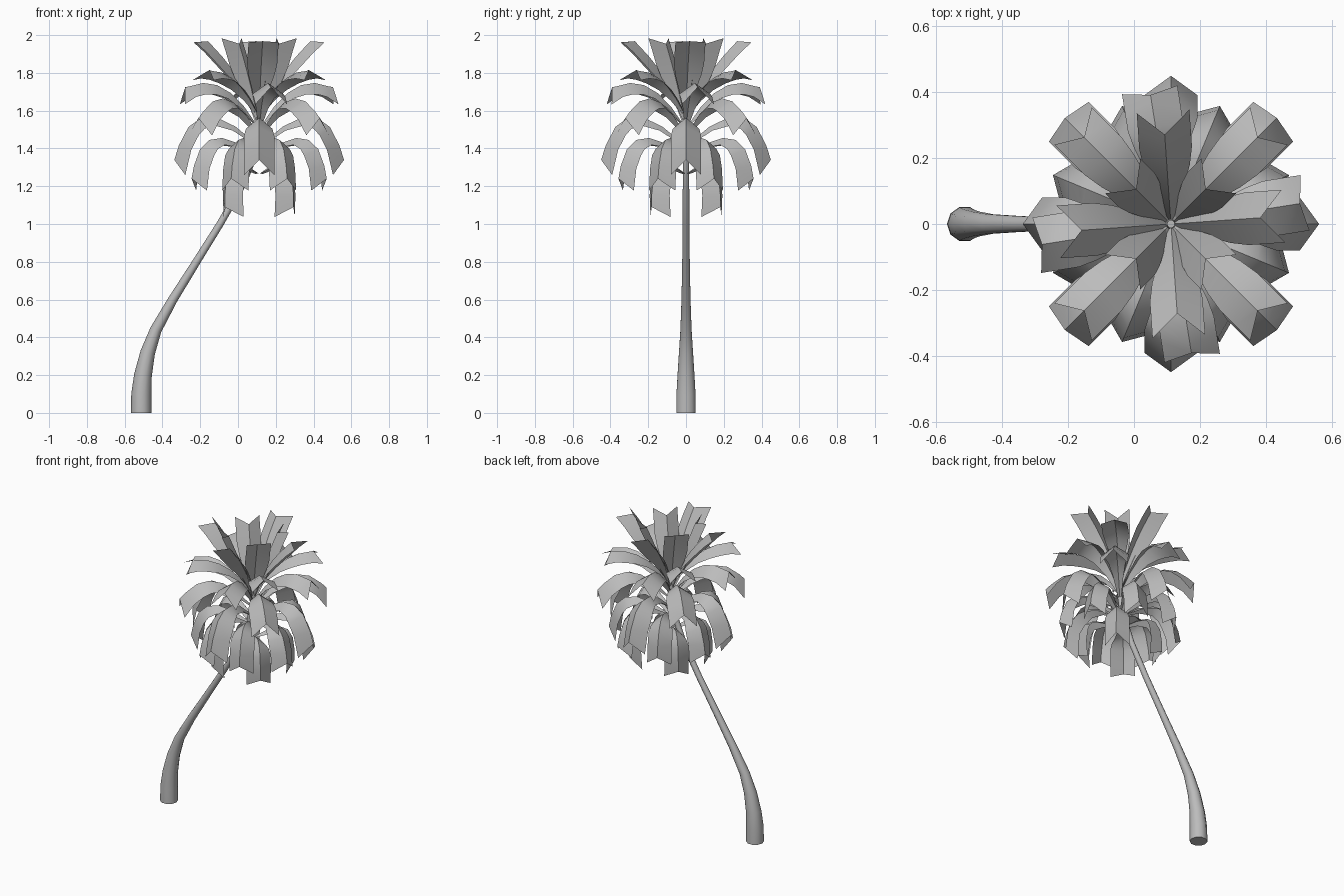
import bpy, bmesh, math
from mathutils import Vector

cube = bpy.data.objects.get("Cube")
if cube:
    bpy.data.objects.remove(cube, do_unlink=True)

CROWN_X = 0.112

grey = bpy.data.materials.new("plain grey")
grey.use_nodes = True
grey.diffuse_color = (0.5, 0.5, 0.5, 1)
grey.node_tree.nodes["Principled BSDF"].inputs["Base Color"].default_value = (0.5, 0.5, 0.5, 1)


def make_object(name, bm, angle):
    mesh = bpy.data.meshes.new(name)
    bm.to_mesh(mesh)
    bm.free()
    mesh.materials.append(grey)
    obj = bpy.data.objects.new(name, mesh)
    bpy.context.collection.objects.link(obj)
    bpy.ops.object.select_all(action='DESELECT')
    obj.select_set(True)
    bpy.context.view_layer.objects.active = obj
    bpy.ops.object.shade_smooth_by_angle(angle=math.radians(angle))
    return obj


def build_trunk(path, sides=10):
    """Tapered tube swept along (x, z, radius) points."""
    bm = bmesh.new()
    rings = []
    for i, (x, z, r) in enumerate(path):
        a, b = path[max(i - 1, 0)], path[min(i + 1, len(path) - 1)]
        along = Vector((b[0] - a[0], 0, b[1] - a[1])).normalized()
        if i == 0:
            along = Vector((0, 0, 1))
        side = Vector((along.z, 0, -along.x))
        ring = []
        for k in range(sides):
            t = math.tau * k / sides
            ring.append(bm.verts.new(Vector((x, 0, z)) + side * r * math.cos(t)
                                     + Vector((0, r * math.sin(t), 0))))
        rings.append(ring)
    for low, high in zip(rings, rings[1:]):
        for k in range(sides):
            n = (k + 1) % sides
            bm.faces.new((low[k], low[n], high[n], high[k]))
    bm.faces.new(rings[0][::-1])
    bm.faces.new(rings[-1])
    return make_object("trunk", bm, 40)


def add_frond(bm, base, bend, tip, angle, width, drop, notch, steps=6):
    """Ridged leaf along a curved spine with a V cut into its end."""
    base, bend, tip = Vector(base), Vector(bend), Vector(tip)
    out = Vector((math.cos(angle), math.sin(angle), 0))
    across = Vector((-math.sin(angle), math.cos(angle), 0))
    place = lambda p: out * p.x + Vector((CROWN_X, 0, p.y))
    rows = []
    for i in range(steps + 1):
        t = i / steps
        p = base * (1 - t) ** 2 + bend * 2 * t * (1 - t) + tip * t * t
        d = ((bend - base) * (1 - t) + (tip - bend) * t).normalized()
        normal = Vector((-d.y, d.x))
        grow = min(1, 0.12 + 1.5 * t)
        edge = place(p - normal * drop * grow)
        ridge = place(p - d * notch if i == steps else p)
        half = across * width / 2 * grow
        rows.append([bm.verts.new(v) for v in (edge - half, ridge, edge + half)])
    for a, b in zip(rows, rows[1:]):
        for k in (0, 1):
            bm.faces.new((a[k], b[k], b[k + 1], a[k + 1]))


# Leaning trunk, flared at the foot
build_trunk([(-0.513, 0, 0.054), (-0.512, 0.1, 0.053), (-0.503, 0.2, 0.047),
             (-0.478, 0.32, 0.039), (-0.435, 0.44, 0.031), (-0.345, 0.6, 0.025),
             (-0.22, 0.8, 0.021), (-0.095, 1.0, 0.019), (0.02, 1.2, 0.018),
             (0.085, 1.36, 0.018), (0.11, 1.5, 0.018), (CROWN_X, 1.66, 0.012)])

# Frond tiers: name, count, turn, base, bend, tip (radius, height), width, drop, notch
tiers = [
    ("inner_fronds", 4, 45, (.01, 1.55), (.07, 1.78), (.17, 2.0), .15, .04, .05),
    ("upright_fronds", 4, 4, (.01, 1.58), (.12, 1.84), (.31, 2.0), .16, .05, .05),
    ("spreading_fronds", 4, 45, (.01, 1.58), (.2, 1.86), (.43, 1.8), .16, .04, .06),
    ("long_fronds", 4, 9, (.01, 1.52), (.22, 1.87), (.45, 1.68), .17, .06, .07),
    ("arched_fronds", 4, 45, (.01, 1.48), (.29, 1.84), (.49, 1.5), .17, .06, .07),
    ("drooping_fronds", 4, 0, (.01, 1.42), (.38, 1.78), (.46, 1.27), .16, .07, .07),
    ("lower_fronds", 8, 22.5, (.01, 1.36), (.37, 1.62), (.39, 1.18), .15, .06, .06),
    ("hanging_fronds", 4, 45, (.01, 1.27), (.3, 1.45), (.25, 1.03), .15, .06, .06),
]
for name, count, turn, base, bend, tip, width, drop, notch in tiers:
    bm = bmesh.new()
    for k in range(count):
        add_frond(bm, base, bend, tip, math.radians(turn + 360 * k / count),
                  width, drop, notch)
    make_object(name, bm, 50)
